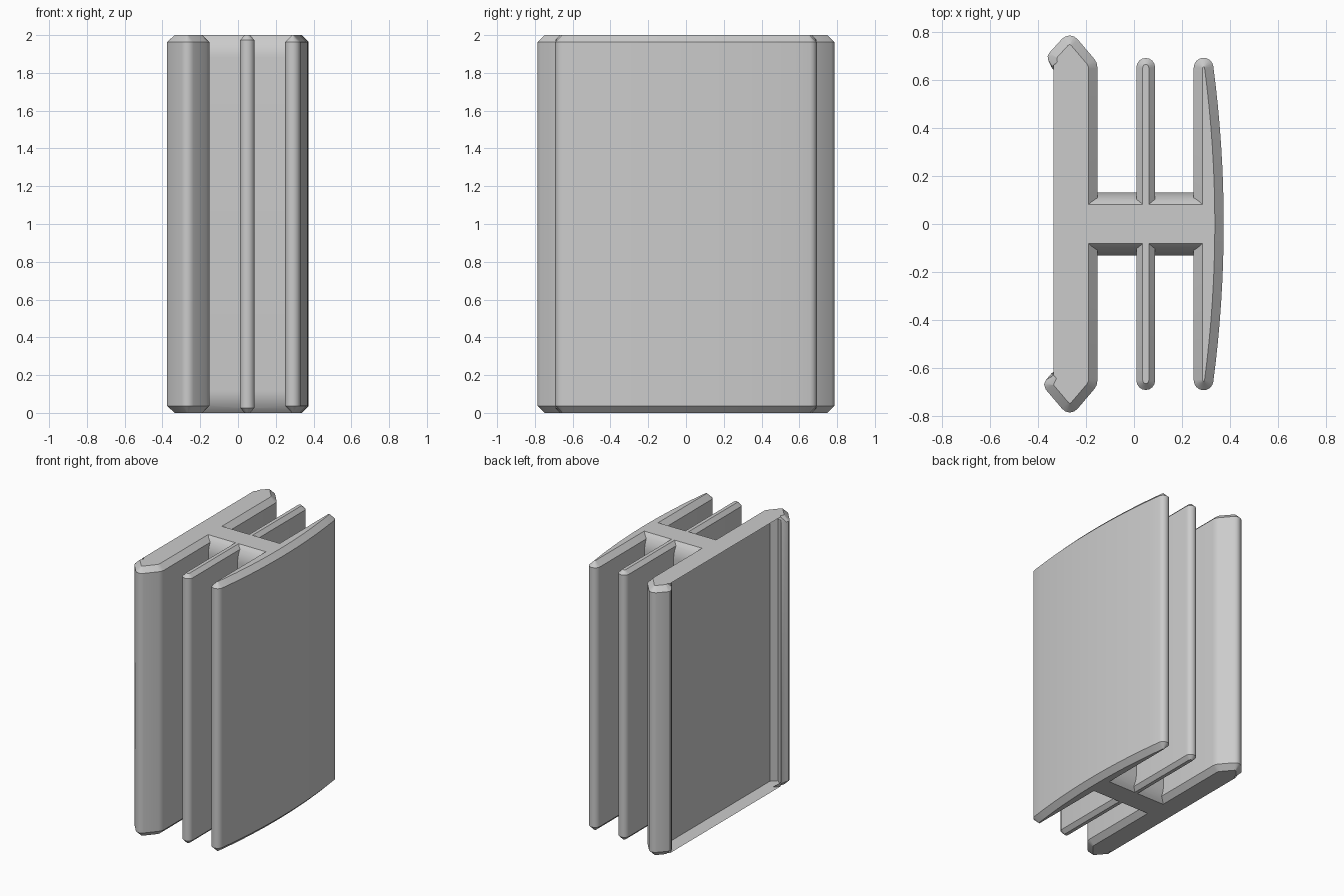
import bpy, bmesh, math
from mathutils import Vector
from mathutils.geometry import intersect_line_line_2d

cube = bpy.data.objects.get("Cube")
if cube:
    bpy.data.objects.remove(cube)

grey = bpy.data.materials.new("light grey")
grey.use_nodes = True
colour = (0.6, 0.6, 0.6, 1)
grey.diffuse_color = colour
grey.node_tree.nodes["Principled BSDF"].inputs["Base Color"].default_value = colour

HEIGHT = 2.0


def arc(cx, cy, r, start, end, steps):
    angles = [math.radians(start + (end - start) * i / steps) for i in range(steps + 1)]
    return [(cx + r * math.cos(a), cy + r * math.sin(a)) for a in angles]


def inset(points, amounts):
    """Move each edge of a counter-clockwise outline inwards by its own amount."""
    pts = [Vector(p) for p in points]
    n = len(pts)
    lines = []
    for i in range(n):
        a, b = pts[i], pts[(i + 1) % n]
        d = (b - a).normalized()
        shift = Vector((-d.y, d.x)) * amounts[i]
        lines.append((a + shift, b + shift, d))
    result = []
    for i in range(n):
        a, b, d = lines[i - 1]
        c, e, f = lines[i]
        cross = d.x * f.y - d.y * f.x
        if abs(cross) < 1e-4:
            result.append((b + c) / 2)
        else:
            w = c - a
            result.append(a + d * ((w.x * f.y - w.y * f.x) / cross))
    return result


def loft(name, rings):
    bm = bmesh.new()
    loops = [[bm.verts.new(p) for p in ring] for ring in rings]
    n = len(loops[0])
    for low, high in zip(loops, loops[1:]):
        for i in range(n):
            j = (i + 1) % n
            bm.faces.new((low[i], low[j], high[j], high[i]))
    bm.faces.new(loops[0][::-1])
    bm.faces.new(loops[-1])
    bmesh.ops.recalc_face_normals(bm, faces=bm.faces)
    mesh = bpy.data.meshes.new(name)
    bm.to_mesh(mesh)
    bm.free()
    mesh.materials.append(grey)
    obj = bpy.data.objects.new(name, mesh)
    bpy.context.collection.objects.link(obj)
    return obj


def bevelled_bar(name, outline, amounts, bevel):
    small = inset(outline, amounts)
    levels = ((small, 0), (outline, bevel), (outline, HEIGHT - bevel), (small, HEIGHT))
    return loft(name, [[(p[0], p[1], z) for p in pts] for pts, z in levels])


# Thin middle fin with round edges
fin = arc(0.049, 0.653, 0.039, 0, 180, 8) + arc(0.049, -0.653, 0.039, 180, 360, 8)
middle_fin = bevelled_bar("middle_fin", fin, [0.026] * len(fin), 0.027)

# Outer plate with a bowed face
bow = []
for i in range(1, 16):
    y = -0.655 + 1.31 * i / 16
    bow.append((0.374 - 0.043 * (y / 0.655) ** 2, y))
plate = bow + arc(0.29, 0.652, 0.041, 8, 180, 8) + arc(0.29, -0.652, 0.041, 180, 352, 8)
bowed_plate = bevelled_bar("bowed_plate", plate, [0.037] * len(plate), 0.037)

# Inner plate with a hook on each edge; only its outer side is bevelled
front_hook_outer = [(-0.344, -0.623), (-0.367, -0.65), (-0.375, -0.668), (-0.368, -0.69),
                    (-0.30, -0.77), (-0.285, -0.782), (-0.268, -0.786), (-0.25, -0.782),
                    (-0.235, -0.77), (-0.167, -0.69), (-0.156, -0.673), (-0.152, -0.65)]
back_hook_outer = [(-0.152, 0.65), (-0.156, 0.673), (-0.167, 0.69), (-0.235, 0.77),
                   (-0.25, 0.782), (-0.268, 0.786), (-0.285, 0.782), (-0.30, 0.772),
                   (-0.352, 0.715), (-0.36, 0.70), (-0.358, 0.684), (-0.344, 0.653)]
inner_side = [(-0.269, 0.725), (-0.229, 0.68), (-0.229, -0.655), (-0.269, -0.695)]
outer_side = front_hook_outer + back_hook_outer
hooked = outer_side + inner_side
amounts = [0.037] * (len(outer_side) - 1) + [0] * (len(inner_side) + 1)
amounts[0] = amounts[len(outer_side) - 2] = 0.012
hooked_plate = bevelled_bar("hooked_plate", hooked, amounts, 0.037)

# Web joining the plates, rounded off towards both ends
radius, steps = 0.17, 8
side = []
for i in range(steps + 1):
    a = math.radians(45 * (1 - i / steps))
    side.append((0.131 - radius * (1 - math.cos(a)), radius * (math.sin(math.radians(45)) - math.sin(a))))
side += [(y, HEIGHT - z) for y, z in reversed(side)]
web = loft("web", [[(-0.2, -y, z), (0.3, -y, z), (0.3, y, z), (-0.2, y, z)] for y, z in side])

# Fuse everything into one extrusion
body = hooked_plate
body.name = "fin_bracket"
bpy.context.view_layer.objects.active = body
for part in (web, middle_fin, bowed_plate):
    mod = body.modifiers.new("join " + part.name, 'BOOLEAN')
    mod.operation = 'UNION'
    mod.solver = 'EXACT'
    mod.object = part
    bpy.ops.object.modifier_apply(modifier=mod.name)
    bpy.data.objects.remove(part)

bpy.ops.object.select_all(action='DESELECT')
body.select_set(True)
bpy.ops.object.shade_smooth_by_angle(angle=math.radians(30))
